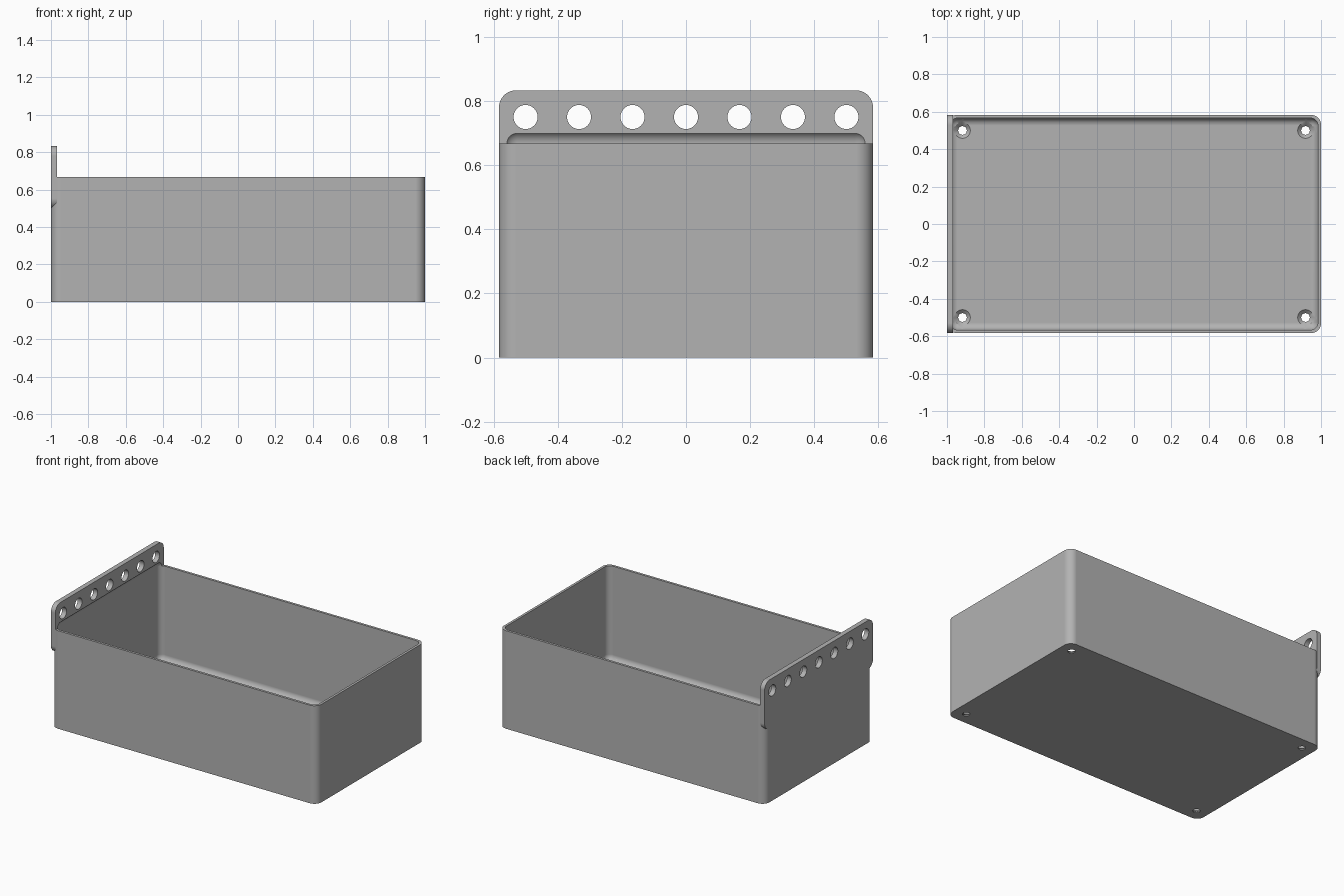
import bpy, bmesh
from math import radians
from mathutils import Matrix, Vector

cube = bpy.data.objects.get("Cube")
if cube:
    bpy.data.objects.remove(cube, do_unlink=True)

# Main dimensions
HX, HY, RIM, TOP = 1.0, 0.583, 0.667, 0.833
WALL, FLOOR, PLATE = 0.0167, 0.025, 0.033
ROUND, INNER = 0.053, 0.04

grey = bpy.data.materials.new("plain grey")
grey.use_nodes = True
colour = (0.45, 0.45, 0.45, 1)
grey.diffuse_color = colour
grey.node_tree.nodes["Principled BSDF"].inputs["Base Color"].default_value = colour


def make_object(name, bm):
    mesh = bpy.data.meshes.new(name)
    bmesh.ops.recalc_face_normals(bm, faces=bm.faces)
    bm.to_mesh(mesh)
    bm.free()
    mesh.materials.append(grey)
    obj = bpy.data.objects.new(name, mesh)
    bpy.context.collection.objects.link(obj)
    return obj


def rounded_box(name, low, high, radius, axis=None, segments=10):
    """Box with rounded edges: all of them, or only those along one axis."""
    low, high = Vector(low), Vector(high)
    bm = bmesh.new()
    bmesh.ops.create_cube(bm, size=1)
    bmesh.ops.scale(bm, vec=high - low, verts=bm.verts)
    bmesh.ops.translate(bm, vec=(low + high) / 2, verts=bm.verts)
    edges = [e for e in bm.edges if axis is None
             or abs((e.verts[0].co - e.verts[1].co)[axis]) > 1e-4]
    bmesh.ops.bevel(bm, geom=edges, offset=radius, segments=segments,
                    profile=0.5, affect='EDGES')
    return make_object(name, bm)


def cones(name, centres, r1, r2, depth, turn=Matrix()):
    """A set of cylinders or cones joined in one mesh."""
    bm = bmesh.new()
    for c in centres:
        bmesh.ops.create_cone(bm, cap_ends=True, segments=40, radius1=r1, radius2=r2,
                              depth=depth, matrix=Matrix.Translation(c) @ turn)
    return make_object(name, bm)


# Tray block and hanging plate
tray = rounded_box("hanging_tray", (-HX, -HY, 0), (HX, HY, RIM), ROUND, axis=2)
plate = rounded_box("hanging_plate", (-HX, -HY, 0.5), (-HX + PLATE, HY, TOP), ROUND, axis=0)

# Cavity, whose rounded top blends into the plate
cavity = rounded_box("cavity_cutter", (-HX + WALL, -HY + WALL, FLOOR),
                     (HX - WALL, HY - WALL, RIM + INNER), INNER)

# Row of peg holes and countersunk corner screw holes
pegs = cones("peg_hole_cutter", [(-HX, k / 6, 0.75) for k in range(-3, 4)],
             0.0375, 0.0375, 0.2, Matrix.Rotation(radians(90), 4, 'Y'))
corners = [(x, y) for x in (-0.917, 0.917) for y in (-0.5, 0.5)]
screws = cones("screw_hole_cutter", [(x, y, 0) for x, y in corners], 0.023, 0.023, 0.1)
sinks = cones("countersink_cutter", [(x, y, FLOOR) for x, y in corners], 0.021, 0.063, 0.04)

steps = [(plate, 'UNION'), (cavity, 'DIFFERENCE'), (pegs, 'DIFFERENCE'),
         (sinks, 'DIFFERENCE'), (screws, 'DIFFERENCE')]
for tool, operation in steps:
    mod = tray.modifiers.new(tool.name, 'BOOLEAN')
    mod.object, mod.operation, mod.solver = tool, operation, 'EXACT'

# Apply the cuts and drop the helpers
bpy.context.view_layer.update()
result = tray.evaluated_get(bpy.context.evaluated_depsgraph_get())
mesh = bpy.data.meshes.new_from_object(result)
tray.modifiers.clear()
tray.data = mesh
for tool, _ in steps:
    bpy.data.objects.remove(tool, do_unlink=True)

# Smooth rounded surfaces, crisp edges
bpy.ops.object.select_all(action='DESELECT')
tray.select_set(True)
bpy.context.view_layer.objects.active = tray
bpy.ops.object.shade_smooth_by_angle(angle=radians(30))
weighted = tray.modifiers.new("weighted_normals", 'WEIGHTED_NORMAL')
weighted.keep_sharp = True
